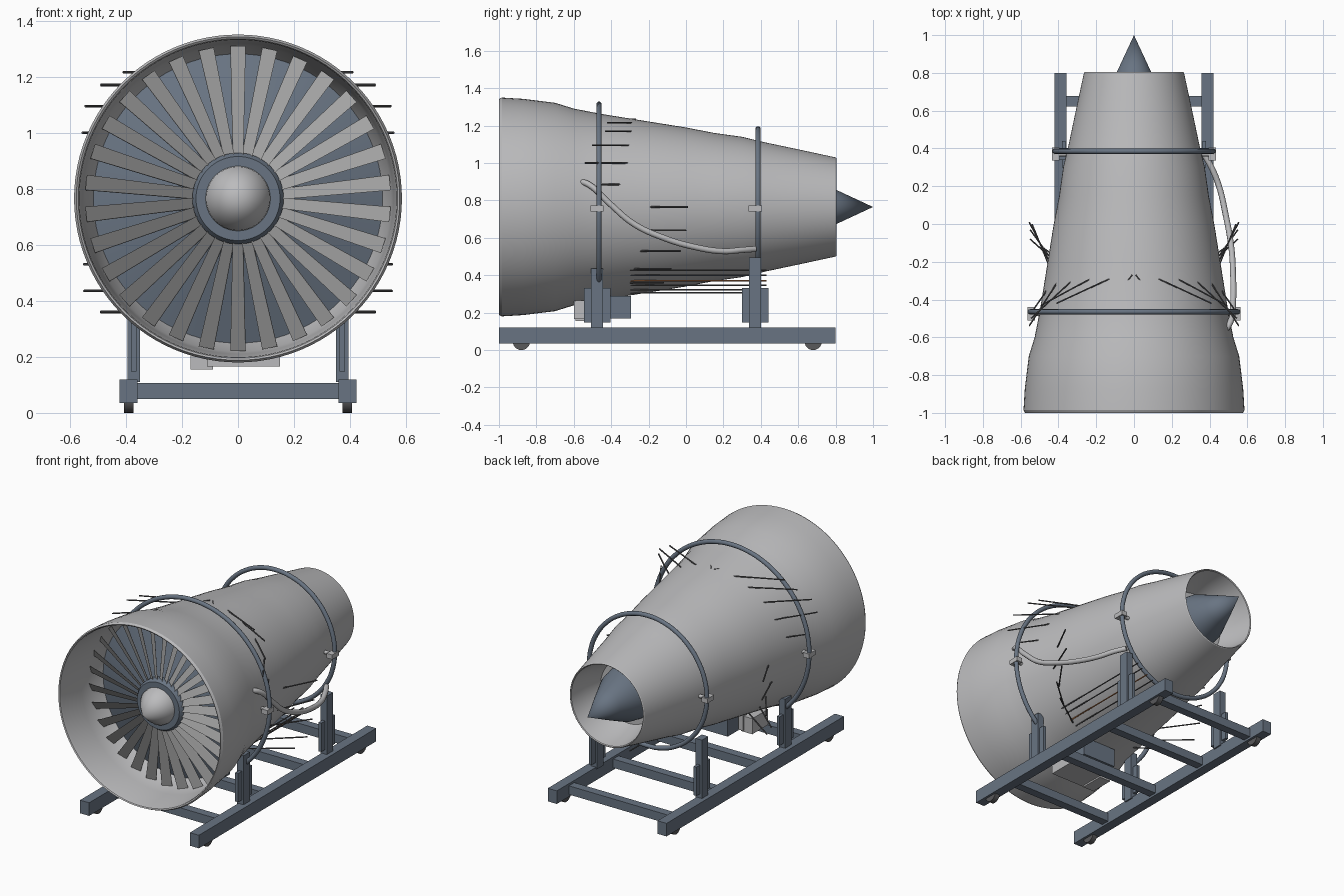
import bpy, bmesh, math
from mathutils import Vector, Matrix

if "Cube" in bpy.data.objects:
    bpy.data.objects.remove(bpy.data.objects["Cube"])

AXIS = 0.765


def material(name, r, g, b):
    m = bpy.data.materials.new(name)
    m.use_nodes = True
    m.diffuse_color = (r, g, b, 1)
    m.node_tree.nodes["Principled BSDF"].inputs["Base Color"].default_value = (r, g, b, 1)
    return m


GREY = material("light grey metal", 0.5, 0.5, 0.51)
BLADE = material("fan blade grey", 0.36, 0.36, 0.36)
BLUE = material("blue grey steel", 0.14, 0.175, 0.225)
DARK = material("dark grey fittings", 0.1, 0.1, 0.105)
COPPER = material("copper", 0.45, 0.17, 0.06)


def finish(name, bm, mat, smooth=True, angle=30):
    bmesh.ops.recalc_face_normals(bm, faces=bm.faces)
    mesh = bpy.data.meshes.new(name)
    bm.to_mesh(mesh)
    bm.free()
    mesh.materials.append(mat)
    ob = bpy.data.objects.new(name, mesh)
    bpy.context.collection.objects.link(ob)
    if smooth:
        bpy.ops.object.select_all(action='DESELECT')
        ob.select_set(True)
        bpy.context.view_layer.objects.active = ob
        bpy.ops.object.shade_smooth_by_angle(angle=math.radians(angle))
    return ob


def lathe(name, profile, mat, steps=72, angle=30):
    """Turn a (y, radius) profile about the engine axis."""
    bm = bmesh.new()
    vs = [bm.verts.new((r, y, AXIS)) for y, r in profile]
    es = [bm.edges.new(pair) for pair in zip(vs, vs[1:])]
    bmesh.ops.spin(bm, geom=vs + es, cent=(0, 0, AXIS), axis=(0, 1, 0),
                   angle=math.tau, steps=steps)
    bmesh.ops.remove_doubles(bm, verts=bm.verts, dist=0.0002)
    return finish(name, bm, mat, angle=angle)


def box(name, centre, size, mat):
    bm = bmesh.new()
    bmesh.ops.create_cube(bm, size=1)
    bmesh.ops.scale(bm, vec=size, verts=bm.verts)
    bmesh.ops.translate(bm, vec=centre, verts=bm.verts)
    return finish(name, bm, mat, smooth=False)


def rod(name, a, b, radius, mat, sides=8):
    a, b = Vector(a), Vector(b)
    d = b - a
    bm = bmesh.new()
    place = Matrix.Translation((a + b) / 2) @ d.to_track_quat('Z', 'Y').to_matrix().to_4x4()
    bmesh.ops.create_cone(bm, cap_ends=True, segments=sides, radius1=radius,
                          radius2=radius, depth=d.length, matrix=place)
    return finish(name, bm, mat, angle=50)


def tube(name, points, radius, mat, cyclic=False):
    cu = bpy.data.curves.new(name, 'CURVE')
    cu.dimensions = '3D'
    cu.bevel_depth = radius
    cu.bevel_resolution = 3
    cu.resolution_u = 6
    cu.use_fill_caps = True
    sp = cu.splines.new('BEZIER')
    sp.bezier_points.add(len(points) - 1)
    for p, co in zip(sp.bezier_points, points):
        p.co = co
        p.handle_left_type = p.handle_right_type = 'AUTO'
    sp.use_cyclic_u = cyclic
    cu.materials.append(mat)
    ob = bpy.data.objects.new(name, cu)
    bpy.context.collection.objects.link(ob)
    return ob


OUTER = [(-0.985, 0.585), (-0.87, 0.578), (-0.7, 0.557), (-0.6, 0.526), (-0.45, 0.497),
         (-0.2, 0.457), (0, 0.425), (0.15, 0.396), (0.3, 0.375), (0.42, 0.346),
         (0.6, 0.308), (0.8, 0.265)]


def hull_radius(y):
    for (y0, r0), (y1, r1) in zip(OUTER, OUTER[1:]):
        if y <= y1:
            return r0 + (r1 - r0) * (y - y0) / (y1 - y0)
    return OUTER[-1][1]


# Engine casing with intake duct, rounded lip and exhaust nozzle
lathe("engine_casing",
      [(-0.63, 0.515), (-0.7, 0.546), (-0.8, 0.555), (-0.98, 0.566), (-0.995, 0.57),
       (-1.0, 0.577)] + OUTER + [(0.805, 0.26), (0.8, 0.255), (0.68, 0.235), (0.58, 0.2), (0.58, 0)],
      GREY, 96)
lathe("exhaust_cone", [(0.57, 0.17), (0.66, 0.155), (0.8, 0.093), (1.0, 0)], BLUE)

# Fan: bulkhead cone, hub and spinner
lathe("fan_bulkhead", [(-0.78, 0.1), (-0.63, 0.522)], BLUE)
lathe("fan_hub", [(-0.7, 0.163), (-0.79, 0.163), (-0.81, 0.15), (-0.81, 0.115)], BLUE)
lathe("spinner", [(-0.79, 0.118), (-0.83, 0.113), (-0.87, 0.085), (-0.97, 0)], GREY)

# Thirty pitched fan blades
bm = bmesh.new()
for i in range(30):
    turn = Matrix.Translation((0, 0, AXIS)) @ Matrix.Rotation(math.tau * i / 30, 4, 'Y')
    corners = []
    for r, y, half, pitch in ((0.14, -0.785, 0.021, 35), (0.545, -0.72, 0.029, 25)):
        c, s = math.cos(math.radians(pitch)), math.sin(math.radians(pitch))
        for side, t in ((-1, -1), (1, -1), (1, 1), (-1, 1)):
            u, v = side * half, t * 0.003
            corners.append(bm.verts.new(turn @ Vector((u * c - v * s, y - u * s + v * c, r))))
    for f in ((0, 1, 2, 3), (4, 5, 6, 7), (0, 1, 5, 4), (1, 2, 6, 5), (2, 3, 7, 6), (3, 0, 4, 7)):
        bm.faces.new([corners[k] for k in f])
finish("fan_blades", bm, BLADE, smooth=False)


# Support hoops: the front one ends on its posts, the rear one is closed
def arc(y, radius, start, end, count):
    return [(radius * math.cos(a), y, AXIS + radius * math.sin(a))
            for a in (math.radians(start + (end - start) * k / count) for k in range(count + 1))]


tube("front_hoop", arc(-0.465, 0.55, -49, 229, 24), 0.014, BLUE)
tube("rear_hoop", arc(0.385, 0.418, 0, 360, 24)[:-1], 0.014, BLUE, True)

# Stand
for x in (-0.39, 0.39):
    side = "left" if x > 0 else "right"
    sgn = 1 if x > 0 else -1
    box(side + "_rail", (x, -0.1, 0.078), (0.064, 1.8, 0.084), BLUE)
    for tag, y, top in (("front", -0.475, 0.435), ("rear", 0.37, 0.495)):
        px = sgn * 0.372
        name = side + "_" + tag
        box(name + "_post", (px, y, (top + 0.11) / 2), (0.045, 0.064, top - 0.11), BLUE)
        box(name + "_post_plate", (px, y, 0.24), (0.02, 0.14, 0.185), BLUE)
    for tag, y in (("front", -0.88), ("rear", 0.68)):
        rod(side + "_" + tag + "_wheel", (x - 0.017, y, 0.046), (x + 0.017, y, 0.046), 0.046, DARK, 24)
    # Hoop clamps
    for tag, y, r in (("front", -0.475, 0.545), ("rear", 0.37, 0.415)):
        box(side + "_" + tag + "_clamp", (sgn * r, y, 0.757), (0.04, 0.07, 0.03), GREY)
        rod(side + "_" + tag + "_clamp_pin", (sgn * (r - 0.07), y, 0.757),
            (sgn * (r + 0.02), y, 0.757), 0.012, GREY)
for y in (-0.7, -0.25, 0.2, 0.65):
    box("cross_bar", (0, y, 0.078), (0.74, 0.055, 0.056), BLUE)

# Large bleed pipe on the left flank
tube("bleed_pipe", [(0.46, -0.59, 0.905), (0.51, -0.52, 0.885), (0.525, -0.41, 0.785),
                    (0.525, -0.28, 0.675), (0.515, -0.12, 0.6), (0.485, 0.05, 0.55),
                    (0.45, 0.2, 0.528), (0.41, 0.3, 0.535), (0.37, 0.37, 0.54)], 0.016, GREY)

# Accessory gearbox under the casing
box("gearbox", (0.02, -0.51, 0.215), (0.26, 0.18, 0.1), GREY)
box("gearbox_end", (-0.13, -0.51, 0.205), (0.08, 0.16, 0.1), GREY)
box("oil_tank", (0.03, -0.35, 0.23), (0.24, 0.11, 0.12), BLUE)
rod("starter", (0.08, -0.6, 0.22), (0.08, -0.36, 0.22), 0.045, GREY, 20)

# Thin fuel spikes splayed from the flanks: height, tip x, root y, tip y
SPIKES = [(1.215, 0.41, -0.29, -0.42), (1.17, 0.49, -0.29, -0.43), (1.095, 0.545, -0.3, -0.5),
          (1.0, 0.555, -0.3, -0.54), (0.885, 0.53, -0.34, -0.45), (0.765, 0.555, -0.2, 0.01),
          (0.64, 0.54, -0.25, 0), (0.53, 0.55, -0.25, -0.03), (0.435, 0.55, -0.28, -0.08),
          (0.36, 0.49, -0.3, -0.12)]
for z, tip, y0, y1 in SPIKES:
    root = math.sqrt(max(hull_radius(y0) ** 2 - (z - AXIS) ** 2, 0.01)) - 0.01
    for sgn in (-1, 1):
        rod("fuel_spike", (sgn * root, y0, z), (sgn * tip, y1, z), 0.0045, DARK, 6)
        # Shorter strut lying over the upper casing
        if z > 1.05:
            rod("upper_strut", (sgn * (root - 0.12), -0.27, z + 0.02),
                (sgn * root, y1, z + 0.01), 0.004, DARK, 6)

# Long lines running under the casing
for i, deg in enumerate((-78, -70, -63, -57, -51, -46)):
    a = math.radians(deg)
    x, z = 0.47 * math.cos(a), AXIS + 0.47 * math.sin(a)
    rod("under_line", (x, -0.3, z), (x, 0.43, z), 0.004, COPPER if i == 3 else DARK, 6)
